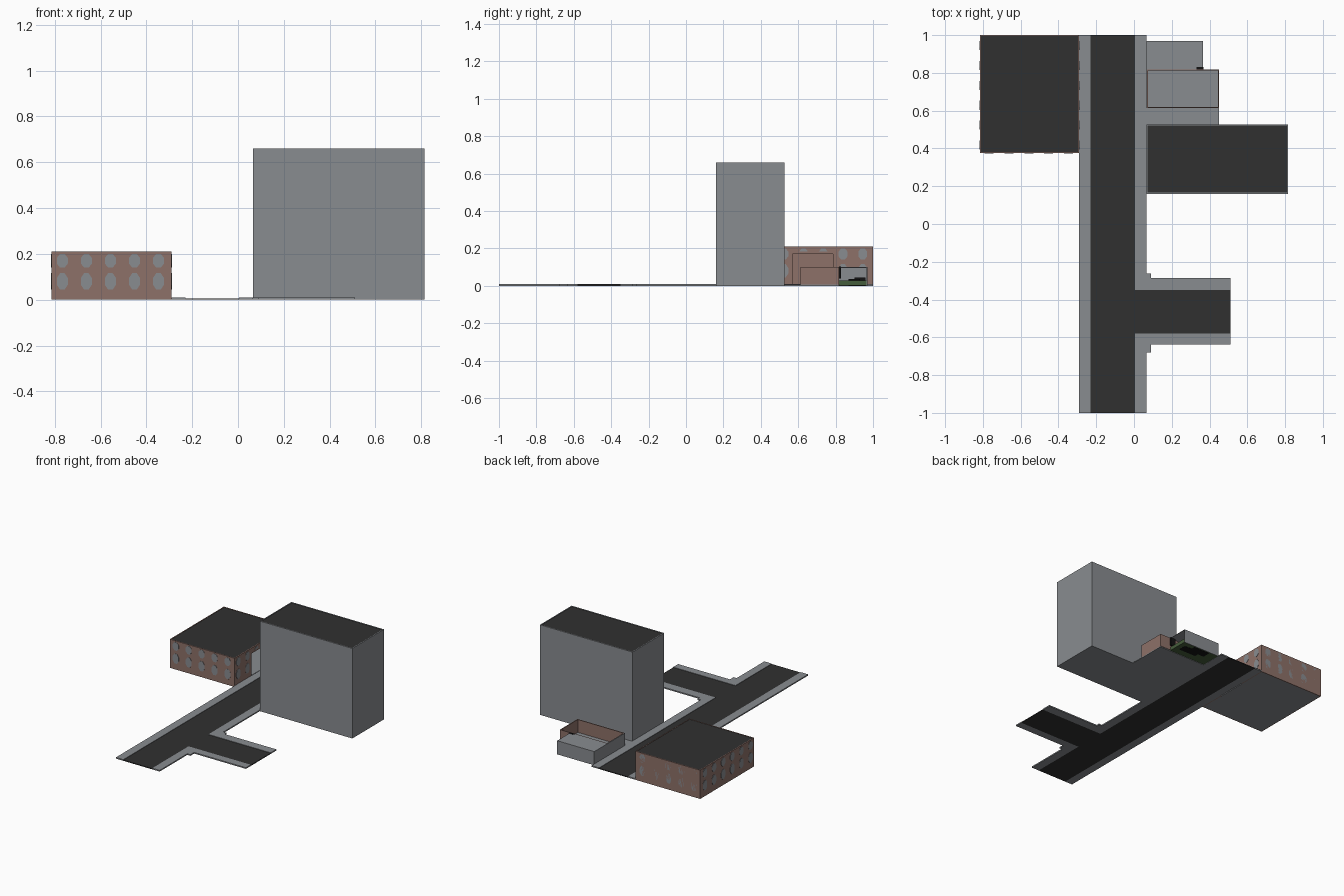
import bpy, bmesh, math

if "Cube" in bpy.data.objects:
    bpy.data.objects.remove(bpy.data.objects["Cube"])

def mat(name, c):
    m = bpy.data.materials.new(name)
    m.diffuse_color = (*c, 1)
    m.use_nodes = True
    m.node_tree.nodes["Principled BSDF"].inputs["Base Color"].default_value = m.diffuse_color
    return m

GREY = mat("concrete_grey", (0.25, 0.263, 0.28))
BRICK = mat("brick_red", (0.27, 0.165, 0.14))
ROAD = mat("asphalt_dark", (0.03, 0.03, 0.03))
GREEN = mat("grass_green", (0.06, 0.11, 0.045))
BLACK = mat("shrub_black", (0.006, 0.006, 0.006))

def finish(name, bm, m):
    bmesh.ops.recalc_face_normals(bm, faces=bm.faces)
    me = bpy.data.meshes.new(name)
    bm.to_mesh(me)
    bm.free()
    me.materials.append(m)
    ob = bpy.data.objects.new(name, me)
    bpy.context.collection.objects.link(ob)
    return ob

def boxes(name, m, *specs):
    """Each spec is x0, x1, y0, y1, z0, z1."""
    bm = bmesh.new()
    for x0, x1, y0, y1, z0, z1 in specs:
        vs = bmesh.ops.create_cube(bm, size=1)["verts"]
        for v in vs:
            v.co = ((x0 + x1) / 2 + v.co.x * (x1 - x0),
                    (y0 + y1) / 2 + v.co.y * (y1 - y0),
                    (z0 + z1) / 2 + v.co.z * (z1 - z0))
    return finish(name, bm, m)

# Streets
boxes("main_road", ROAD, (-0.23, 0.005, -1, 1, 0, 0.006))
boxes("side_road", ROAD, (0.005, 0.51, -0.58, -0.35, 0, 0.006))
W = 0.009
boxes("left_sidewalk", GREY, (-0.29, -0.23, -1, 1, 0, W))
boxes("right_sidewalk", GREY,
      (0.005, 0.065, -1, -0.58, 0, W), (0.065, 0.51, -0.637, -0.58, 0, W),
      (0.065, 0.09, -0.68, -0.637, 0, W),
      (0.005, 0.065, -0.35, 1, 0, W), (0.065, 0.51, -0.35, -0.285, 0, W),
      (0.065, 0.09, -0.285, -0.262, 0, W))

# Tower with a recessed roof inside a thin parapet
X0, X1, Y0, Y1, H, T = 0.065, 0.815, 0.16, 0.527, 0.66, 0.006
boxes("tower_body", GREY, (X0, X1, Y0, Y1, 0, H - 0.006))
boxes("tower_parapet", GREY,
      (X0, X1, Y0, Y0 + T, H - 0.006, H), (X0, X1, Y1 - T, Y1, H - 0.006, H),
      (X0, X0 + T, Y0 + T, Y1 - T, H - 0.006, H), (X1 - T, X1, Y0 + T, Y1 - T, H - 0.006, H))
boxes("tower_roof", ROAD, (X0 + T, X1 - T, Y0 + T, Y1 - T, H - 0.006, H - 0.003))

# Brick building, hollow, with a large street doorway
BX0, BX1, BY0, BY1, BH = -0.815, -0.29, 0.375, 1.0, 0.21
DY0, DY1, DZ = 0.57, 0.785, 0.17
boxes("brick_walls", BRICK,
      (BX0, BX1, BY0, BY0 + T, 0, BH), (BX0, BX1, BY1 - T, BY1, 0, BH),
      (BX0, BX0 + T, BY0 + T, BY1 - T, 0, BH),
      (BX1 - T, BX1, BY0 + T, DY0, 0, BH), (BX1 - T, BX1, DY1, BY1 - T, 0, BH),
      (BX1 - T, BX1, DY0, DY1, DZ, BH))
boxes("brick_building_floor", GREY, (BX0 + T, BX1 - T, BY0 + T, BY1 - T, 0, 0.006))
boxes("brick_building_roof", ROAD, (BX0 + T, BX1 - T, BY0 + T, BY1 - T, BH - 0.008, BH - 0.002))

# Eight-sided window plates on all four walls, in two rows
def windows(name, axis, plane, out, centres):
    bm = bmesh.new()
    for c in centres:
        for zc, hz in ((0.17, 0.031), (0.08, 0.037)):
            door = name == "windows_right" and DY0 < c < DY1
            if door and zc < 0.1:
                continue
            pts = []
            for k in range(8):
                a = math.radians(22.5 + 45 * k)
                u = c + 0.026 * math.cos(a)
                z = zc + hz * 1.05 * math.sin(a)
                if door:
                    z = max(z, DZ)
                if not pts or (u, z) != pts[-1]:
                    pts.append((u, z))
            if door:
                pts = pts[:4]
            p = plane + out * 0.002
            f = bm.faces.new([bm.verts.new((u, p, z) if axis == "x" else (p, u, z)) for u, z in pts])
            ext = bmesh.ops.extrude_face_region(bm, geom=[f])["geom"]
            for v in ext:
                if isinstance(v, bmesh.types.BMVert):
                    v.co["xyz".index("y" if axis == "x" else "x")] -= out * 0.004
    finish(name, bm, GREY)

cols_x = [-0.767 + 0.105 * i for i in range(5)]
cols_y = [0.945 - 0.1055 * i for i in range(6)]
windows("windows_front", "x", BY0, -1, cols_x)
windows("windows_back", "x", BY1 - 0.002, 1, cols_x)
windows("windows_left", "y", BX0, -1, cols_y)
windows("windows_right", "y", BX1, 1, cols_y)

# Small open-topped brick enclosure
boxes("enclosure_floor", GREY, (0.065, 0.45, 0.527, 0.815, 0, 0.006))
boxes("enclosure_walls", BRICK,
      (0.069, 0.45, 0.613, 0.619, 0.006, 0.1), (0.069, 0.45, 0.812, 0.818, 0.006, 0.1),
      (0.069, 0.073, 0.619, 0.812, 0.006, 0.1), (0.444, 0.45, 0.619, 0.812, 0.006, 0.1))

# Covered yard behind it, open on the right
boxes("yard_shell", GREY,
      (0.065, 0.069, 0.613, 0.97, 0, 0.1),
      (0.069, 0.365, 0.966, 0.97, 0, 0.1),
      (0.069, 0.365, 0.818, 0.966, 0.096, 0.1))
boxes("yard_grass", GREEN, (0.069, 0.365, 0.818, 0.966, 0.001, 0.028))
boxes("yard_shrubs", BLACK,
      (0.14, 0.27, 0.9, 0.96, 0, 0.044), (0.19, 0.33, 0.87, 0.93, 0, 0.036),
      (0.33, 0.367, 0.818, 0.83, 0.04, 0.102))
